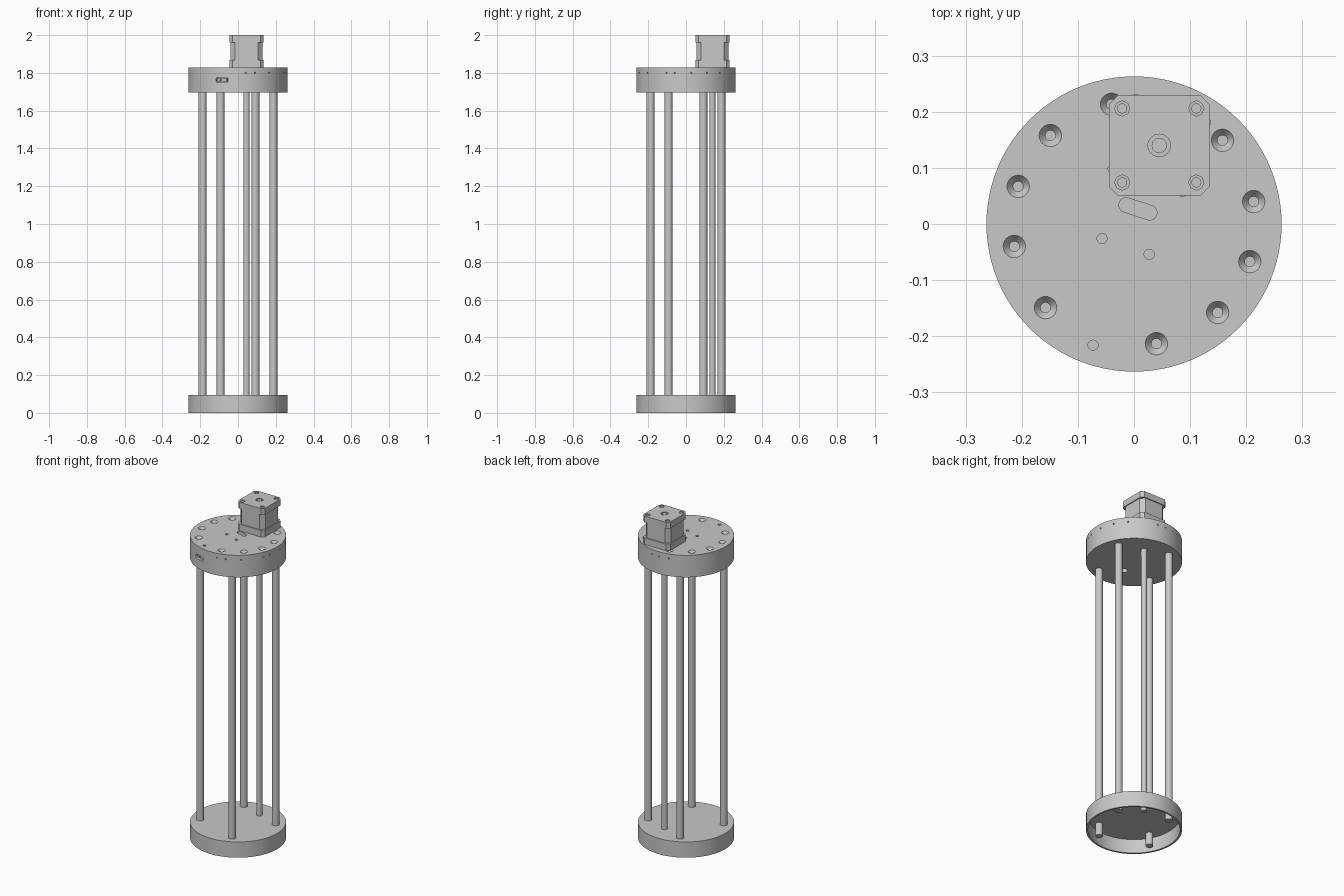
import bpy, bmesh
from math import radians, pi, cos, sin
from mathutils import Matrix, Vector

if "Cube" in bpy.data.objects:
    bpy.data.objects.remove(bpy.data.objects["Cube"])

R = 0.263                 # plate radius
MOTOR = (0.045, 0.14)     # motor axis
DECK = 1.828              # top face of the housing

grey = bpy.data.materials.new("light grey")
grey.use_nodes = True
grey.diffuse_color = (0.58, 0.58, 0.58, 1)
grey.node_tree.nodes["Principled BSDF"].inputs["Base Color"].default_value = grey.diffuse_color


def finish(name, bm):
    bmesh.ops.recalc_face_normals(bm, faces=bm.faces)
    mesh = bpy.data.meshes.new(name)
    bm.to_mesh(mesh)
    bm.free()
    obj = bpy.data.objects.new(name, mesh)
    bpy.context.collection.objects.link(obj)
    mesh.materials.append(grey)
    return obj


def add_lathe(bm, profile, matrix=Matrix(), steps=24):
    """Spin an (r, z) profile that starts and ends on the axis."""
    part = bmesh.new()
    verts = [part.verts.new((r, 0, z)) for r, z in profile]
    edges = [part.edges.new(pair) for pair in zip(verts, verts[1:])]
    bmesh.ops.spin(part, geom=verts + edges, cent=(0, 0, 0), axis=(0, 0, 1),
                   angle=2 * pi, steps=steps)
    bmesh.ops.remove_doubles(part, verts=part.verts, dist=1e-5)
    bmesh.ops.recalc_face_normals(part, faces=part.faces)
    part.transform(matrix)
    temp = bpy.data.meshes.new("temp")
    part.to_mesh(temp)
    part.free()
    bm.from_mesh(temp)
    bpy.data.meshes.remove(temp)


def add_pin(bm, x, y, z0, z1, r, steps=24):
    add_lathe(bm, [(0, z0), (r, z0), (r, z1), (0, z1)], Matrix.Translation((x, y, 0)), steps)


def add_prism(bm, outline, z0, z1, matrix=Matrix()):
    low = [bm.verts.new(matrix @ Vector((x, y, z0))) for x, y in outline]
    high = [bm.verts.new(matrix @ Vector((x, y, z1))) for x, y in outline]
    bm.faces.new(low[::-1])
    bm.faces.new(high)
    n = len(low)
    for i in range(n):
        j = (i + 1) % n
        bm.faces.new((low[i], low[j], high[j], high[i]))


def slot_outline(length, width):
    r, half = width / 2, (length - width) / 2
    arc = [radians(-90 + 15 * i) for i in range(13)]
    right = [(half + r * cos(a), r * sin(a)) for a in arc]
    return right + [(-x, -y) for x, y in right]


def chamfered_square(half, cut):
    h, k = half, half - cut
    pts = [(h, -k), (h, k), (k, h), (-k, h), (-h, k), (-h, -k), (-k, -h), (k, -h)]
    return [(x + MOTOR[0], y + MOTOR[1]) for x, y in pts]


def polar(r, deg):
    return r * cos(radians(deg)), r * sin(radians(deg))


def cut(target, cutter_bm):
    cutter = finish("cutter", cutter_bm)
    cutter.hide_render = True
    mod = target.modifiers.new("cuts", "BOOLEAN")
    mod.operation, mod.solver, mod.object = "DIFFERENCE", "EXACT", cutter
    bpy.context.view_layer.objects.active = target
    bpy.ops.object.modifier_apply(modifier=mod.name)
    bpy.data.objects.remove(cutter)


def radial(deg, z):
    """Frame whose z axis points outward at the housing rim, x axis along it."""
    x, y = polar(R, deg)
    return (Matrix.Translation((x, y, z)) @ Matrix.Rotation(radians(deg + 90), 4, "Z")
            @ Matrix.Rotation(pi / 2, 4, "X"))


# Base: shallow cup open underneath
bm = bmesh.new()
add_lathe(bm, [(0, 0.095), (R, 0.095), (R, 0), (R - 0.011, 0), (R - 0.011, 0.085), (0, 0.085)], steps=96)
finish("base_cup", bm)

# Four support rods on a turned square
for i in range(4):
    bm = bmesh.new()
    add_pin(bm, *polar(0.209, 26.2 + 90 * i), 0.01, 1.72, 0.021, 32)
    finish(f"support_rod_{i + 1}", bm)

# Drive screw below the motor
bm = bmesh.new()
add_pin(bm, *MOTOR, 0.04, 1.72, 0.016)
finish("drive_screw", bm)

# Top housing
bm = bmesh.new()
add_pin(bm, 0, 0, 1.695, DECK, R, 96)
housing = finish("top_housing", bm)

# Holes in the housing
bm = bmesh.new()
sink = [(0, DECK - 0.04), (0.009, DECK - 0.04), (0.009, DECK - 0.014), (0.02, DECK),
        (0.02, DECK + 0.01), (0, DECK + 0.01)]
for quarter in range(4):
    for a in (10.6, 43.4, 72):
        deg = a + 90 * quarter
        if deg < 250 or deg > 255:
            x, y = polar(0.217, deg)
            if (quarter, a) == (2, 72):
                continue
            add_lathe(bm, sink, Matrix.Translation((x, y, 0)))
    # motor mounting holes
    dx, dy = polar(0.093, 26.5 + 90 * quarter)
    add_pin(bm, MOTOR[0] + dx, MOTOR[1] + dy, DECK - 0.03, DECK + 0.01, 0.008)
for x, y in ((-0.057, -0.026), (0.027, -0.054), (-0.073, -0.216)):
    add_pin(bm, x, y, DECK - 0.03, DECK + 0.01, 0.009)
add_prism(bm, slot_outline(0.07, 0.026), DECK - 0.03, DECK + 0.01,
          Matrix.Translation((0.007, 0.027, 0)) @ Matrix.Rotation(radians(-18), 4, "Z"))
add_pin(bm, -0.02, -0.105, 1.68, 1.735, 0.018)
for deg in (-81, -70, -51, -23, -13, 6, 25, 43, 80, 91, 104):
    add_lathe(bm, [(0, -0.012), (0.004, -0.012), (0.004, 0.01), (0, 0.01)],
              radial(deg, 1.8), 10)
add_prism(bm, slot_outline(0.07, 0.026), -0.02, 0.02, radial(-109, 1.763))
cut(housing, bm)

# Socket inside the side slot
bm = bmesh.new()
add_prism(bm, [(-0.004, -0.008), (0.024, -0.008), (0.024, 0.008), (-0.004, 0.008)],
          -0.022, -0.008, radial(-109, 1.763))
add_lathe(bm, [(0, -0.022), (0.008, -0.022), (0.008, -0.008), (0, -0.008)],
          radial(-109, 1.763) @ Matrix.Translation((-0.018, 0, 0)), 16)
finish("side_socket", bm)

# Motor: wide end caps around a narrower core
for name, half, corner, z0, z1 in (("motor_front_cap", 0.0895, 0.016, DECK, 1.868),
                                   ("motor_core", 0.084, 0.024, 1.868, 1.962)):
    bm = bmesh.new()
    add_prism(bm, chamfered_square(half, corner), z0, z1)
    finish(name, bm)
bm = bmesh.new()
add_prism(bm, chamfered_square(0.0895, 0.016), 1.962, 2)
rear_cap = finish("motor_rear_cap", bm)

# Screw recesses and shaft recess in the rear cap
corners = [(MOTOR[0] + sx * 0.066, MOTOR[1] + sy * 0.066) for sx in (-1, 1) for sy in (-1, 1)]
bm = bmesh.new()
add_pin(bm, *MOTOR, 1.985, 2.01, 0.02, 32)
for x, y in corners:
    add_pin(bm, x, y, 1.985, 2.01, 0.0135, 8)
cut(rear_cap, bm)

bm = bmesh.new()
add_pin(bm, *MOTOR, 1.98, 1.998, 0.0135)
finish("motor_shaft_end", bm)
bm = bmesh.new()
for x, y in corners:
    add_pin(bm, x, y, 1.98, 1.996, 0.009, 16)
finish("motor_screws", bm)

# Smooth the round walls, keep edges sharp
bpy.ops.object.select_all(action="DESELECT")
for obj in bpy.context.collection.objects:
    if obj.type == "MESH":
        obj.select_set(True)
        bpy.context.view_layer.objects.active = obj
bpy.ops.object.shade_smooth_by_angle(angle=radians(30))
